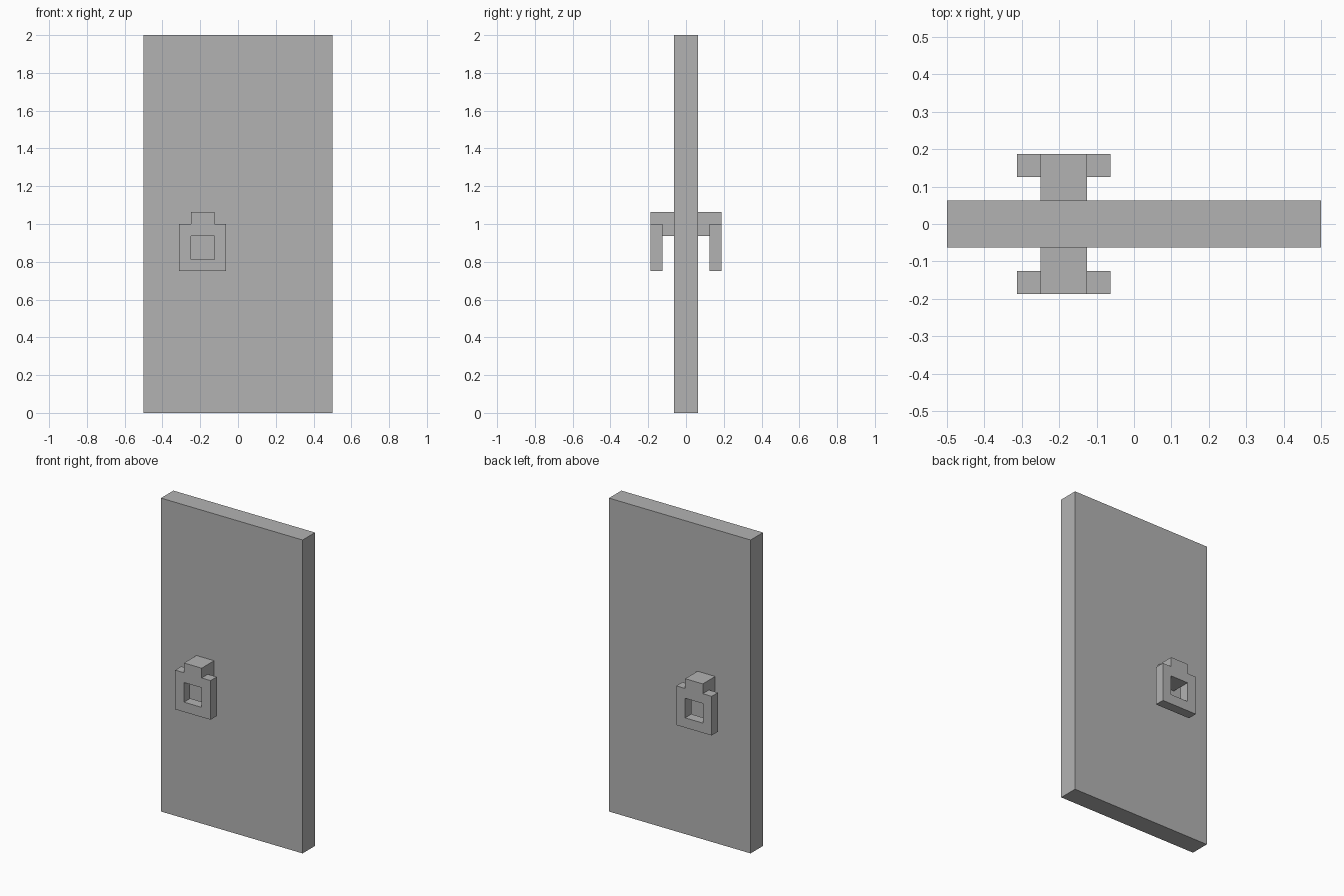
import bpy, bmesh

if "Cube" in bpy.data.objects:
    bpy.data.objects.remove(bpy.data.objects["Cube"], do_unlink=True)

U = 1 / 16  # modelling unit

grey = bpy.data.materials.new("plain_grey")
grey.use_nodes = True
GREY = (0.45, 0.45, 0.45, 1)
grey.diffuse_color = GREY
grey.node_tree.nodes["Principled BSDF"].inputs["Base Color"].default_value = GREY


def add_object(name, bm):
    bmesh.ops.recalc_face_normals(bm, faces=bm.faces)
    mesh = bpy.data.meshes.new(name)
    bm.to_mesh(mesh)
    bm.free()
    mesh.materials.append(grey)
    obj = bpy.data.objects.new(name, mesh)
    bpy.context.collection.objects.link(obj)
    return obj


def extrude(bm, faces, depth):
    """Extrude faces along y and return the moved end faces."""
    geom = bmesh.ops.extrude_face_region(bm, geom=faces)["geom"]
    verts = [g for g in geom if isinstance(g, bmesh.types.BMVert)]
    bmesh.ops.translate(bm, verts=verts, vec=(0, depth, 0))
    return [g for g in geom if isinstance(g, bmesh.types.BMFace)]


# Door slab
bm = bmesh.new()
bmesh.ops.create_cube(bm, size=1)
bmesh.ops.scale(bm, verts=bm.verts, vec=(1, 2 * U, 2))
bmesh.ops.translate(bm, verts=bm.verts, vec=(0, 0, 1))
add_object("door_slab", bm)

# Square ring handle with a top tab, carried on a post to the door
X_CUTS = [-5, -4, -2, -1]
Z_CUTS = [12, 13, 15, 16, 17]


def is_solid(col, row):
    if row == 3:
        return col == 1          # tab
    return not (col == 1 and row == 1)  # ring around its hole


def add_handle(name, side):
    bm = bmesh.new()
    for col in range(3):
        for row in range(4):
            if is_solid(col, row):
                x0, x1 = X_CUTS[col:col + 2]
                z0, z1 = Z_CUTS[row:row + 2]
                corners = [(x0, z0), (x1, z0), (x1, z1), (x0, z1)]
                bm.faces.new([bm.verts.new((x * U, side * 3 * U, z * U))
                              for x, z in corners])
    bmesh.ops.remove_doubles(bm, verts=bm.verts, dist=0.001)
    front = list(bm.faces)
    back = extrude(bm, front, -side * U)
    # Post grows from the tab and the middle of the top bar
    post = [f for f in back
            if X_CUTS[1] * U < f.calc_center_median().x < X_CUTS[2] * U
            and f.calc_center_median().z > Z_CUTS[2] * U]
    extrude(bm, post, -side * U)
    bmesh.ops.delete(bm, geom=[f for f in post if f.is_valid], context="FACES")
    # The surface must stay closed along the front of the ring
    for face in front:
        if not face.is_valid:
            bmesh.ops.holes_fill(bm, edges=bm.edges, sides=4)
            break
    add_object(name, bm)


add_handle("front_handle", -1)
add_handle("back_handle", 1)
